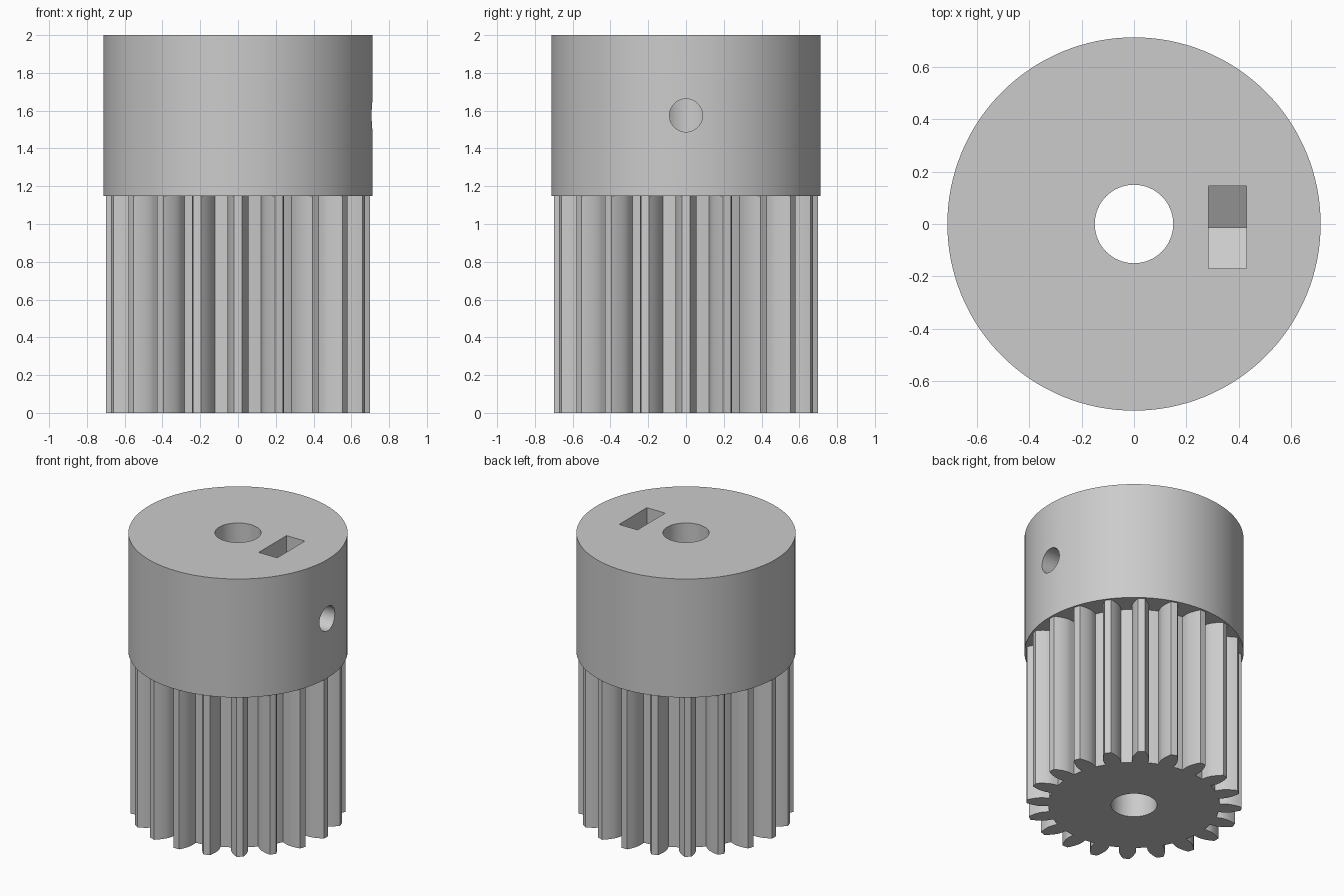
import bpy, bmesh, math
from mathutils import Matrix, Vector

TEETH = 20
TIP_R, PITCH_R, ROOT_R = 0.70, 0.636, 0.557
COLLAR_R, COLLAR_Z, TOP_Z = 0.713, 1.149, 2.0
BORE_R, SCREW_R, SCREW_Z = 0.15, 0.0875, 1.575

cube = bpy.data.objects.get("Cube")
if cube:
    bpy.data.objects.remove(cube, do_unlink=True)

grey = bpy.data.materials.new("plain grey")
grey.use_nodes = True
grey.diffuse_color = (0.6, 0.6, 0.6, 1)
for node in grey.node_tree.nodes:
    if node.type == 'BSDF_PRINCIPLED':
        node.inputs["Base Color"].default_value = (0.6, 0.6, 0.6, 1)


def prism(name, outline, z0, z1, matrix=Matrix()):
    """Extrude a flat outline from z0 to z1."""
    bm = bmesh.new()
    base = bm.faces.new([bm.verts.new((x, y, z0)) for x, y in outline])
    ext = bmesh.ops.extrude_face_region(bm, geom=[base])
    top = [v for v in ext["geom"] if isinstance(v, bmesh.types.BMVert)]
    bmesh.ops.translate(bm, verts=top, vec=(0, 0, z1 - z0))
    bmesh.ops.recalc_face_normals(bm, faces=bm.faces)
    bm.transform(matrix)
    mesh = bpy.data.meshes.new(name)
    bm.to_mesh(mesh)
    bm.free()
    mesh.materials.append(grey)
    obj = bpy.data.objects.new(name, mesh)
    bpy.context.collection.objects.link(obj)
    return obj


def circle(r, n):
    return [(r * math.cos(math.tau * i / n), r * math.sin(math.tau * i / n))
            for i in range(n)]


def cut(obj, cutter):
    """Subtract the cutter and discard it."""
    cutter.hide_render = True
    mod = obj.modifiers.new("cut", 'BOOLEAN')
    mod.operation, mod.solver, mod.object = 'DIFFERENCE', 'EXACT', cutter
    bpy.context.view_layer.objects.active = obj
    bpy.ops.object.modifier_apply(modifier=mod.name)
    bpy.data.objects.remove(cutter, do_unlink=True)


def gear_outline():
    """Involute teeth with radial flanks below the base circle."""
    pressure = math.radians(20)
    base_r = PITCH_R * math.cos(pressure)
    base_half = math.pi / (2 * TEETH) + math.tan(pressure) - pressure
    flank = [(ROOT_R, base_half)]
    steps = 7
    for i in range(steps + 1):
        r = base_r + (TIP_R - base_r) * i / steps
        a = math.acos(min(1, base_r / r))
        flank.append((r, base_half - (math.tan(a) - a)))
    tooth = [(r, -a) for r, a in flank] + [(TIP_R, 0)]
    tooth += [(r, a) for r, a in reversed(flank)]
    tooth.append((ROOT_R, math.pi / TEETH))
    points = []
    for k in range(TEETH):
        turn = math.tau * k / TEETH
        points += [(r * math.cos(a + turn), r * math.sin(a + turn))
                   for r, a in tooth]
    return points


# Toothed shaft and plain collar
gear = prism("toothed_shaft", gear_outline(), 0, COLLAR_Z)
collar = prism("collar", circle(COLLAR_R, 128), COLLAR_Z, TOP_Z)

# Central bore through both
for part in (gear, collar):
    cut(part, prism("bore_cutter", circle(BORE_R, 64), -0.2, TOP_Z + 0.2))

# Set screw hole from the left side into the bore
along_x = Matrix.Translation((0, 0, SCREW_Z)) @ Matrix.Rotation(math.pi / 2, 4, 'Y')
cut(collar, prism("screw_cutter", circle(SCREW_R, 48), 0.02, 0.9, along_x))

# Nut slot from the top, with a pointed lower end
slot = [(-0.17, TOP_Z + 0.1), (-0.17, SCREW_Z - 0.09), (-0.013, SCREW_Z - 0.18),
        (0.145, SCREW_Z - 0.09), (0.145, TOP_Z + 0.1)]
yz_to_x = Matrix(((0, 0, 1, 0), (1, 0, 0, 0), (0, 1, 0, 0), (0, 0, 0, 1)))
cut(collar, prism("nut_slot_cutter", slot, 0.284, 0.43, yz_to_x))

# Smooth round surfaces, sharp corners
for part in (gear, collar):
    bpy.ops.object.select_all(action='DESELECT')
    part.select_set(True)
    bpy.context.view_layer.objects.active = part
    bpy.ops.object.shade_smooth_by_angle(angle=math.radians(30))
